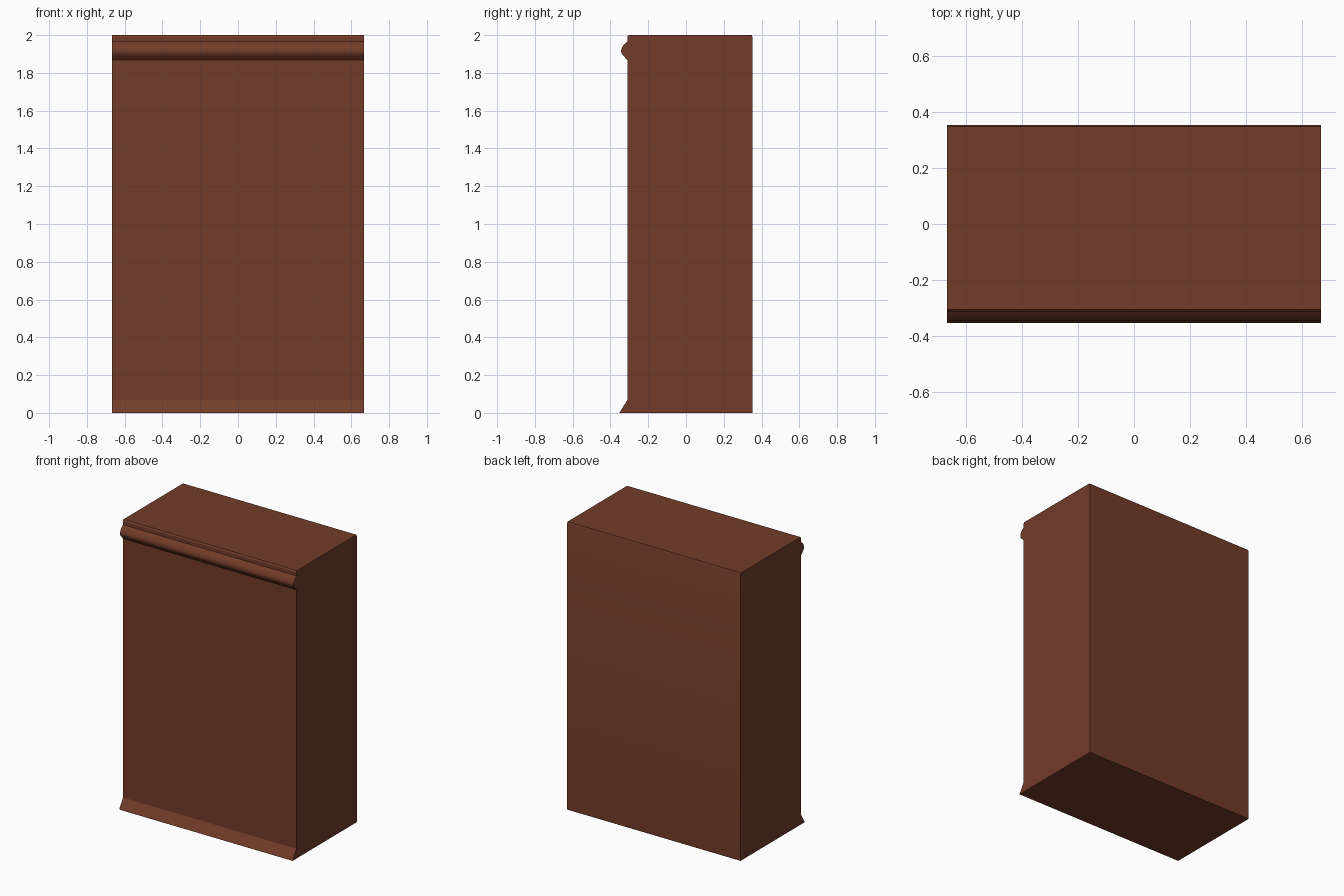
import bpy, bmesh, math

if "Cube" in bpy.data.objects:
    bpy.data.objects.remove(bpy.data.objects["Cube"])

HALF_W = 0.667

wood = bpy.data.materials.new("dark red brown wood")
wood.diffuse_color = (0.17, 0.045, 0.021, 1)
wood.use_nodes = True
wood.node_tree.nodes["Principled BSDF"].inputs["Base Color"].default_value = wood.diffuse_color

# Side profile (y, z): flared foot, flat front, rounded bead, slightly eased top edges
profile = [
    (0.353, 0.0), (-0.353, 0.0),
    (-0.311, 0.068), (-0.311, 1.868),
    (-0.327, 1.886), (-0.338, 1.897), (-0.343, 1.910), (-0.343, 1.922),
    (-0.338, 1.936), (-0.329, 1.949), (-0.311, 1.965),
    (-0.311, 1.990), (-0.305, 2.0),
    (0.348, 2.0), (0.353, 1.988),
]

# Extrude the profile across the full width
bm = bmesh.new()
face = bm.faces.new([bm.verts.new((-HALF_W, y, z)) for y, z in profile])
ext = bmesh.ops.extrude_face_region(bm, geom=[face])
moved = [g for g in ext["geom"] if isinstance(g, bmesh.types.BMVert)]
bmesh.ops.translate(bm, verts=moved, vec=(2 * HALF_W, 0, 0))
bmesh.ops.recalc_face_normals(bm, faces=bm.faces)

mesh = bpy.data.meshes.new("moulded_counter_block")
bm.to_mesh(mesh)
bm.free()
mesh.materials.append(wood)
block = bpy.data.objects.new("moulded_counter_block", mesh)
bpy.context.collection.objects.link(block)

# Smooth bead, sharp corners
bpy.context.view_layer.objects.active = block
block.select_set(True)
bpy.ops.object.shade_smooth_by_angle(angle=math.radians(29))
